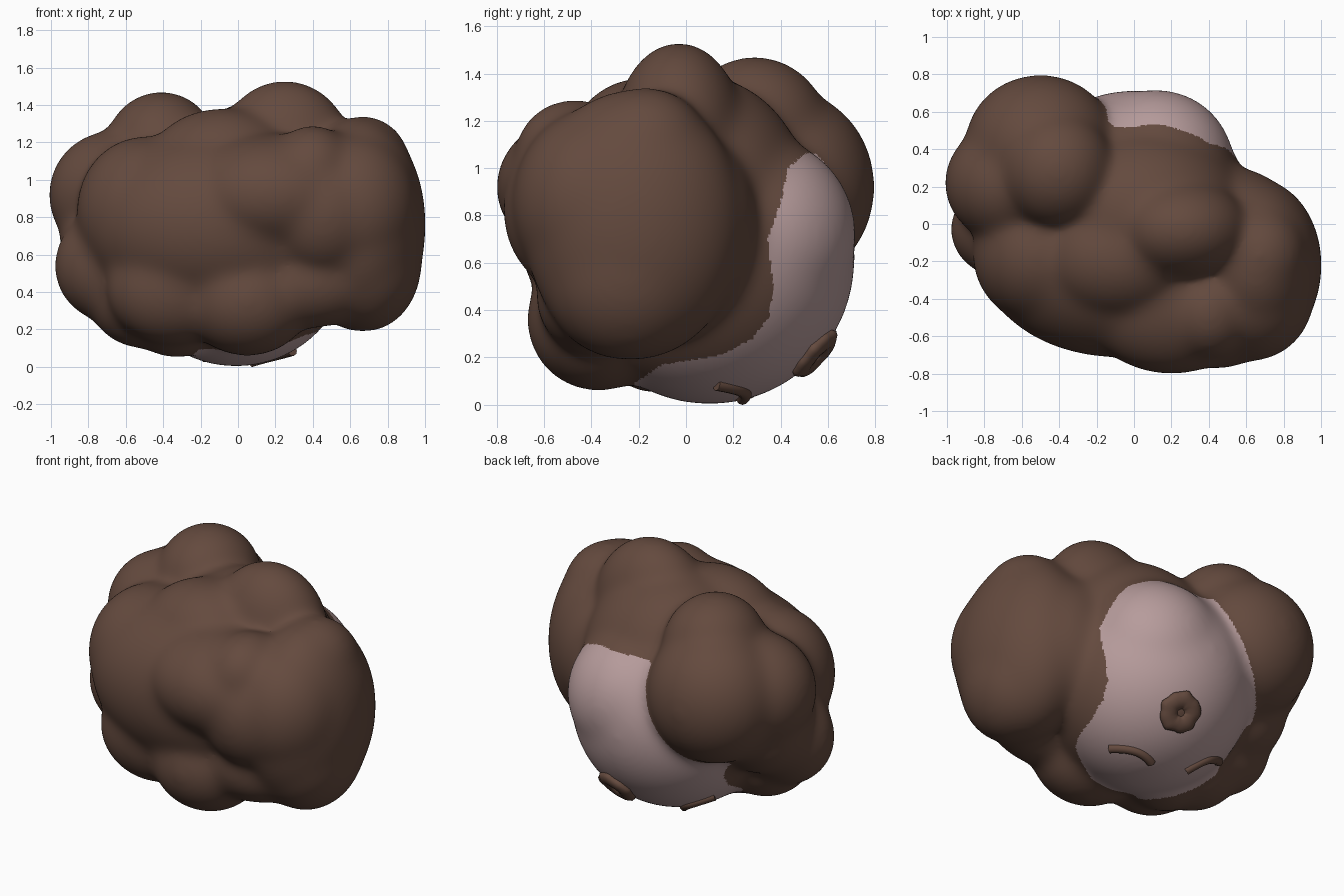
import bpy, math, random
from mathutils import Vector, Matrix

if "Cube" in bpy.data.objects:
    bpy.data.objects.remove(bpy.data.objects["Cube"])

random.seed(4)


def material(name, rgb):
    m = bpy.data.materials.new(name)
    m.diffuse_color = (*rgb, 1)
    m.use_nodes = True
    m.node_tree.nodes["Principled BSDF"].inputs["Base Color"].default_value = m.diffuse_color
    return m


BROWN = material("brown hair", (0.127, 0.068, 0.048))
SKIN = material("pale pink skin", (0.47, 0.33, 0.33))

# Head ball and fuller cheek, tipped so that the face looks back and down
HEAD, R = Vector((-0.01, 0.10, 0.615)), 0.615
CHEEK, RC = Vector((0.12, 0.30, 0.72)), 0.42

# Lumps of hair: centre, radii
LUMPS = [
    ((-0.08, -0.18, 0.76), (0.74, 0.53, 0.52)),   # main mass
    ((0.65, -0.22, 0.76), (0.35, 0.46, 0.57)),    # right side
    ((0.68, -0.25, 0.56), (0.30, 0.36, 0.37)),    # lower right side
    ((0.62, -0.38, 0.85), (0.34, 0.35, 0.40)),    # right front
    ((0.25, -0.03, 1.14), (0.36, 0.27, 0.39)),    # crown
    ((0.40, -0.47, 1.06), (0.22, 0.25, 0.23)),    # front bump
    ((0.67, -0.17, 1.07), (0.25, 0.27, 0.27)),    # upper right
    ((0.45, -0.50, 0.82), (0.30, 0.27, 0.33)),    # right of the middle
    ((-0.50, -0.16, 0.83), (0.36, 0.37, 0.40)),   # upper left
    ((-0.08, -0.18, 1.04), (0.42, 0.33, 0.34)),   # upper middle
    ((0.05, -0.37, 0.36), (0.34, 0.30, 0.30)),    # lower middle
    ((-0.35, -0.33, 0.42), (0.35, 0.25, 0.30)),   # lower left front
    ((-0.68, -0.03, 0.54), (0.30, 0.26, 0.30)),   # lower left side
    ((-0.50, -0.08, 0.37), (0.30, 0.27, 0.27)),   # lower left underside
    ((-0.33, -0.13, 0.30), (0.27, 0.24, 0.25)),   # under the jaw
    ((-0.64, 0.15, 0.68), (0.31, 0.28, 0.31)),    # below the bun
    ((-0.50, 0.42, 0.92), (0.40, 0.375, 0.41)),   # bun
    ((-0.67, 0.22, 0.92), (0.34, 0.32, 0.34)),    # bun outer side
    ((-0.41, 0.29, 1.16), (0.30, 0.31, 0.31)),    # bun top
    ((0.05, 0.05, 0.85), (0.55, 0.47, 0.54)),     # over the skull
    ((0.52, -0.02, 0.75), (0.35, 0.32, 0.42)),    # behind right ear
    ((0.38, -0.38, 0.45), (0.36, 0.25, 0.24)),    # lower right front
    ((0.20, -0.40, 0.92), (0.48, 0.40, 0.32)),    # front middle
]


def ball(centre, radii):
    bpy.ops.mesh.primitive_ico_sphere_add(subdivisions=5, radius=1, location=centre)
    ob = bpy.context.object
    ob.scale = radii
    return ob


def smooth(ob):
    for p in ob.data.polygons:
        p.use_smooth = True


# Fuse head and hair into one smooth lumpy form
parts = [ball(HEAD, (R, R, R)), ball(CHEEK, (RC, RC, RC))]
parts += [ball(c, [q + 0.005 for q in r]) for c, r in LUMPS]
bpy.ops.object.select_all(action='DESELECT')
for p in parts:
    p.select_set(True)
head = parts[0]
bpy.context.view_layer.objects.active = head
bpy.ops.object.join()
bpy.ops.object.transform_apply(location=True, rotation=True, scale=True)
head.name = "head_with_hair"
mod = head.modifiers.new("fuse", 'REMESH')
mod.mode = 'VOXEL'
mod.voxel_size = 0.014
mod = head.modifiers.new("soften", 'SMOOTH')
mod.factor = 0.5
mod.iterations = 130
bpy.ops.object.modifier_apply(modifier="fuse")
bpy.ops.object.modifier_apply(modifier="soften")
head.data.materials.clear()
head.data.materials.append(BROWN)
head.data.materials.append(SKIN)

# Hairline seen from the side: height, y
HAIRLINE = [(0.0, -0.23), (0.09, -0.22), (0.17, -0.10), (0.21, 0.15), (0.28, 0.28),
            (0.37, 0.35), (0.5, 0.37), (0.7, 0.345), (0.85, 0.40), (1.0, 0.43),
            (1.06, 0.50), (1.12, 0.9), (2.0, 0.9)]


def hairline(z):
    for (z0, y0), (z1, y1) in zip(HAIRLINE, HAIRLINE[1:]):
        if z <= z1:
            return y0 + (y1 - y0) * (z - z0) / (z1 - z0)
    return 1


# Face: bare part of the head behind the hairline
for f in head.data.polygons:
    c = f.center
    bare = min((c - HEAD).length - R, (c - CHEEK).length - RC) < 0.03
    f.material_index = 1 if bare and c.y > hairline(c.z) else 0
smooth(head)


def on_head(x, y, z, lift=0.0):
    d = (Vector((x, y, z)) - HEAD).normalized()
    return HEAD + d * (R + lift)


# Closed eyes: thin curved ridges
def eye(name, pts):
    cu = bpy.data.curves.new(name, 'CURVE')
    cu.dimensions = '3D'
    cu.bevel_depth = 0.028
    cu.bevel_resolution = 3
    cu.use_fill_caps = True
    sp = cu.splines.new('NURBS')
    sp.points.add(len(pts) - 1)
    for q, p in zip(sp.points, pts):
        q.co = (*on_head(*p, -0.006), 1)
    sp.use_endpoint_u = True
    sp.order_u = 3
    ob = bpy.data.objects.new(name, cu)
    bpy.context.collection.objects.link(ob)
    cu.materials.append(BROWN)


eye("right_eye", [(0.30, 0.13, 0.07), (0.25, 0.22, 0.05), (0.14, 0.27, 0.02), (0.07, 0.24, 0.01)])
eye("left_eye", [(-0.17, 0.26, 0.06), (-0.22, 0.34, 0.10), (-0.32, 0.35, 0.15), (-0.39, 0.28, 0.20)])

# Mouth: rough round ring with a sunken middle
axis = (on_head(0.11, 0.55, 0.21) - HEAD).normalized()
bpy.ops.mesh.primitive_torus_add(major_segments=40, minor_segments=12,
                                 major_radius=0.07, minor_radius=0.055)
mouth = bpy.context.object
mouth.name = "mouth"
for v in mouth.data.vertices:
    a = math.atan2(v.co.y, v.co.x)
    k = 1 + 0.04 * math.sin(5 * a) + 0.03 * math.sin(9 * a + 1) + random.uniform(-0.02, 0.02)
    v.co = Vector((v.co.x * k, v.co.y * k, v.co.z * 0.6))
turn = axis.to_track_quat('Z', 'Y').to_matrix().to_4x4()
mouth.matrix_world = Matrix.Translation(HEAD + axis * (R - 0.003)) @ turn
mouth.data.materials.append(BROWN)
smooth(mouth)

bpy.ops.mesh.primitive_uv_sphere_add(segments=24, ring_count=12, radius=1)
core = bpy.context.object
core.name = "mouth_middle"
core.matrix_world = (Matrix.Translation(HEAD + axis * (R - 0.002)) @ turn
                     @ Matrix.Diagonal((0.06, 0.06, 0.016, 1)))
core.data.materials.append(BROWN)
smooth(core)
